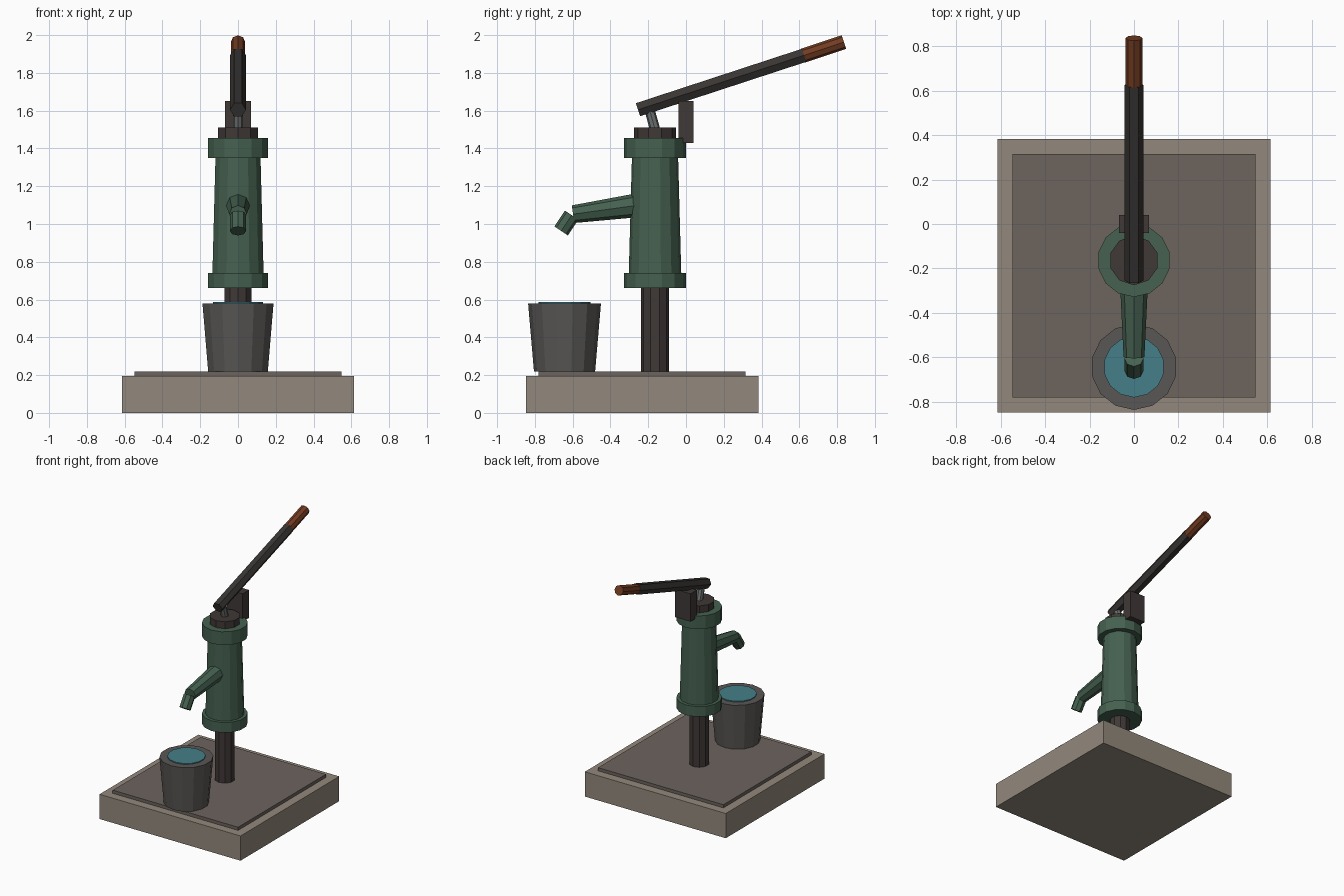
import bpy, bmesh, math
from mathutils import Matrix, Vector

if "Cube" in bpy.data.objects:
    bpy.data.objects.remove(bpy.data.objects["Cube"])


def material(name, rgb):
    m = bpy.data.materials.new(name)
    m.diffuse_color = (*rgb, 1)
    m.use_nodes = True
    m.node_tree.nodes["Principled BSDF"].inputs["Base Color"].default_value = m.diffuse_color
    return m


stone = material("stone", (0.29, 0.25, 0.20))
slab = material("slab", (0.15, 0.125, 0.11))
iron = material("dark_iron", (0.05, 0.04, 0.037))
lever = material("lever_iron", (0.04, 0.036, 0.033))
green = material("green_paint", (0.06, 0.12, 0.08))
steel = material("steel", (0.16, 0.17, 0.17))
tin = material("bucket_metal", (0.10, 0.095, 0.09))
wood = material("wood", (0.17, 0.045, 0.016))
water = material("water", (0.06, 0.21, 0.25))


def finish(bm, name, mat):
    mesh = bpy.data.meshes.new(name)
    bm.to_mesh(mesh)
    bm.free()
    mesh.materials.append(mat)
    bpy.context.collection.objects.link(bpy.data.objects.new(name, mesh))


def box(name, lo, hi, mat):
    lo, hi = Vector(lo), Vector(hi)
    bm = bmesh.new()
    bmesh.ops.create_cube(bm, size=1, matrix=Matrix.Translation((lo + hi) / 2)
                          @ Matrix.Diagonal((*(hi - lo), 1)))
    finish(bm, name, mat)


def rod(name, start, end, r0, r1, sides, mat, spin=0):
    """Tapered prism between two (y, z) points in the x = 0 plane."""
    a, b = Vector((0, *start)), Vector((0, *end))
    z = (b - a).normalized()
    x = Vector((1, 0, 0))
    basis = Matrix((x, z.cross(x), z)).transposed().to_4x4()
    bm = bmesh.new()
    bmesh.ops.create_cone(bm, cap_ends=True, segments=sides, radius1=r0, radius2=r1,
                          depth=(b - a).length,
                          matrix=Matrix.Translation((a + b) / 2) @ basis
                          @ Matrix.Rotation(spin, 4, 'Z'))
    finish(bm, name, mat)


# Plinth
box("base_block", (-0.615, -0.847, 0), (0.615, 0.383, 0.195), stone)
box("base_slab", (-0.547, -0.78, 0.19), (0.547, 0.315, 0.22), slab)

# Pump body: stacked upright sections on one axis
Y = -0.164
for name, z0, z1, r0, r1, sides, mat in (
        ("standpipe", 0.21, 0.68, 0.074, 0.074, 10, iron),
        ("lower_flange", 0.66, 0.74, 0.164, 0.164, 14, green),
        ("barrel", 0.70, 1.40, 0.140, 0.121, 14, green),
        ("upper_flange", 1.35, 1.455, 0.164, 0.164, 14, green),
        ("cap", 1.44, 1.51, 0.111, 0.111, 10, iron)):
    rod(name, (Y, z0), (Y, z1), r0, r1, sides, mat)

# Spout
rod("spout", (-0.20, 1.107), (-0.598, 1.052), 0.066, 0.047, 8, green)
rod("spout_nozzle", (-0.605, 1.047), (-0.661, 0.963), 0.043, 0.043, 8, green)

# Lever, its bracket and the piston rod
box("lever_bracket", (-0.068, -0.04, 1.43), (0.068, 0.04, 1.65), iron)
rod("piston_rod", (-0.158, 1.48), (-0.196, 1.615), 0.027, 0.027, 8, steel)
rod("lever", (-0.254, 1.605), (0.625, 1.893), 0.042, 0.042, 6, lever, math.pi / 2)
rod("lever_grip", (0.619, 1.891), (0.836, 1.963), 0.038, 0.038, 8, wood)

# Bucket
rod("bucket", (-0.643, 0.22), (-0.643, 0.58), 0.162, 0.193, 14, tin)
rod("bucket_water", (-0.643, 0.56), (-0.643, 0.587), 0.137, 0.137, 14, water)
